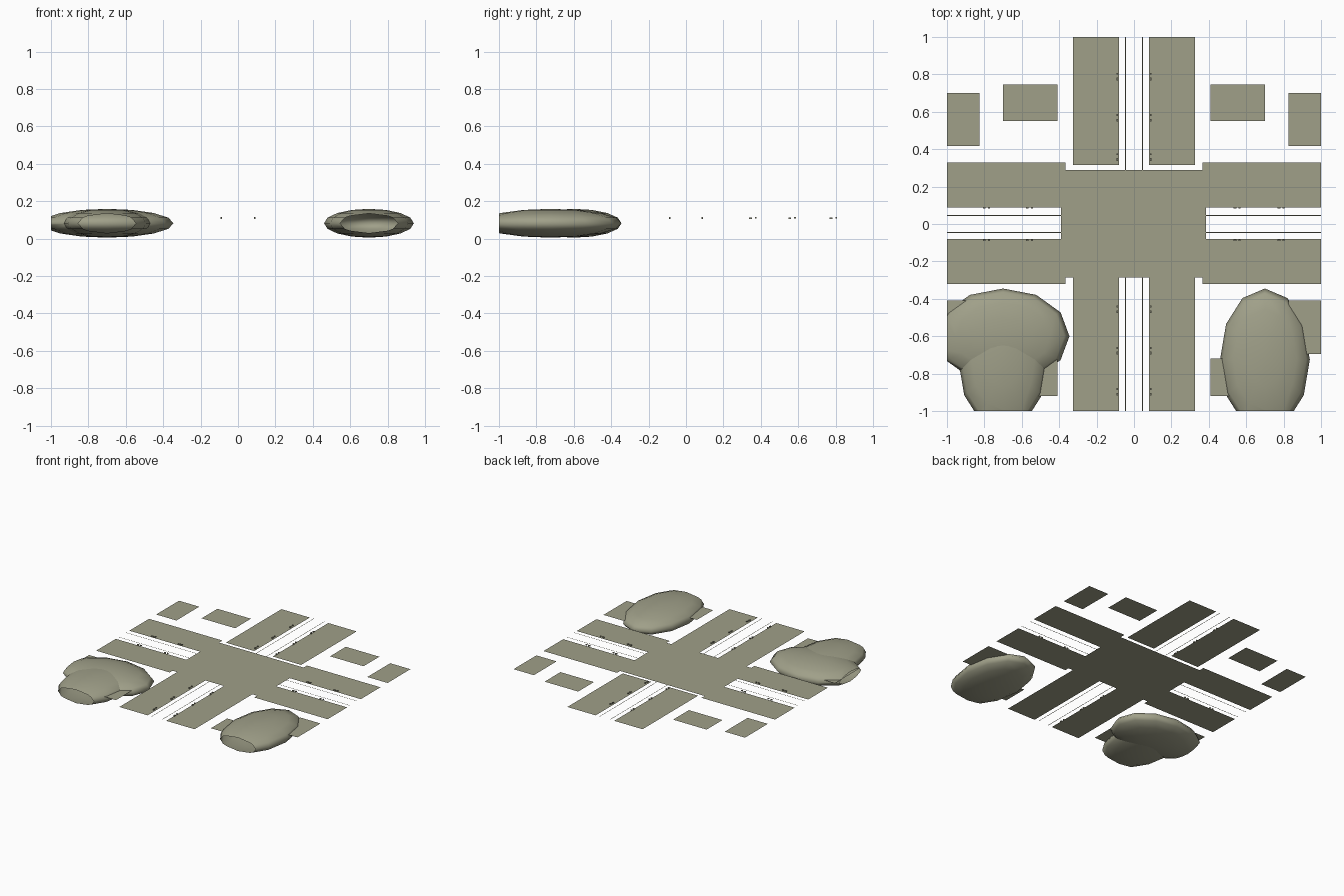
import bpy, bmesh, math
from mathutils import Vector

if "Cube" in bpy.data.objects:
    bpy.data.objects.remove(bpy.data.objects["Cube"])

Z = 0.10          # level of all flat ground pieces
mat = bpy.data.materials.new("olive_grey")
mat.diffuse_color = (0.35, 0.35, 0.25, 1)
mat.use_nodes = True
mat.node_tree.nodes["Principled BSDF"].inputs["Base Color"].default_value = mat.diffuse_color


def finish(bm, name):
    me = bpy.data.meshes.new(name)
    bm.to_mesh(me)
    bm.free()
    me.materials.append(mat)
    ob = bpy.data.objects.new(name, me)
    bpy.context.collection.objects.link(ob)
    return ob


def slab(name, x0, x1, y0, y1, z=Z):
    """Single flat rectangle."""
    bm = bmesh.new()
    bm.faces.new([bm.verts.new(p) for p in
                  ((x0, y0, z), (x1, y0, z), (x1, y1, z), (x0, y1, z))])
    return finish(bm, name)


def mirrored(name, x0, x1, y0, y1):
    slab(name + "_right", x0, x1, y0, y1)
    slab(name + "_left", -x1, -x0, y0, y1)


# junction, pavements and building plots
slab("junction", -0.39, 0.385, -0.285, 0.29, Z - 0.001)
mirrored("pavement_back", 0.08, 0.325, 0.315, 1)
mirrored("pavement_front", 0.08, 0.325, -1, -0.28)
mirrored("pavement_side_back", 0.365, 1, 0.087, 0.33)
mirrored("pavement_side_front", 0.365, 1, -0.322, -0.08)
mirrored("plot_back_inner", 0.41, 0.70, 0.55, 0.745)
mirrored("plot_back_outer", 0.825, 1, 0.418, 0.70)
mirrored("plot_front_inner", 0.41, 0.70, -0.92, -0.72)
mirrored("plot_front_outer", 0.825, 1, -0.695, -0.41)


# thin lane lines, each turning a rounded corner at the junction
def lane_line(name, sx, sy):
    r, c, w = 0.03, 0.045, 0.002
    arc = [math.radians(180 + 15 * i) for i in range(7)]

    def path(off):
        rr = r + off
        pts = [(c - off, 1)]
        pts += [(c + r + rr * math.cos(a), c + r + rr * math.sin(a)) for a in arc]
        return pts + [(1, c - off)]
    bm = bmesh.new()
    rows = [[bm.verts.new((x * sx, y * sy, Z + 0.001)) for x, y in path(o)]
            for o in (-w, w)]
    for i in range(len(rows[0]) - 1):
        f = [rows[0][i], rows[0][i + 1], rows[1][i + 1], rows[1][i]]
        bm.faces.new(f)
    bmesh.ops.recalc_face_normals(bm, faces=bm.faces)
    finish(bm, name)


for sx in (-1, 1):
    for sy in (-1, 1):
        lane_line("lane_line", sx, sy)


# small kerbside posts in pairs
def add_box(bm, x, y, sx, sy, z0, z1):
    g = bmesh.ops.create_cube(bm, size=1)
    for v in g["verts"]:
        v.co = Vector((x + v.co.x * sx, y + v.co.y * sy,
                       (z0 + z1) / 2 + v.co.z * (z1 - z0)))


bm = bmesh.new()
for s in (-0.09, 0.09):
    for p in (0.345, 0.555, 0.775, -0.47, -0.69, -0.91):
        add_box(bm, s, p, 0.008, 0.014, 0.105, 0.114)
        add_box(bm, s, p + 0.028, 0.008, 0.010, 0.108, 0.115)
    for p in (0.54, 0.775, -0.80, -0.57):
        add_box(bm, p, s * 0.98, 0.014, 0.008, 0.105, 0.114)
        add_box(bm, p + 0.024, s * 0.98, 0.010, 0.008, 0.108, 0.115)
finish(bm, "kerb_posts")


# flattened low-poly mounds, hollow where the map edge cuts them
def mound(name, x, y, rx, ry):
    bm = bmesh.new()
    bmesh.ops.create_uvsphere(bm, u_segments=12, v_segments=8, radius=1)
    for v in bm.verts:
        v.co = Vector((x + v.co.x * rx, y + v.co.y * ry, 0.082 + v.co.z * 0.077))
    for co, no in (((-1, 0, 0), (-1, 0, 0)), ((0, -1, 0), (0, -1, 0))):
        bmesh.ops.bisect_plane(bm, geom=bm.verts[:] + bm.edges[:] + bm.faces[:],
                               plane_co=co, plane_no=no, clear_outer=True)
    for f in bm.faces:
        f.smooth = True
    finish(bm, name)


mound("mound_right", 0.70, -0.725, 0.24, 0.38)
mound("mound_left_long", -0.70, -0.725, 0.24, 0.38)
mound("mound_left_wide", -0.70, -0.60, 0.355, 0.255)
